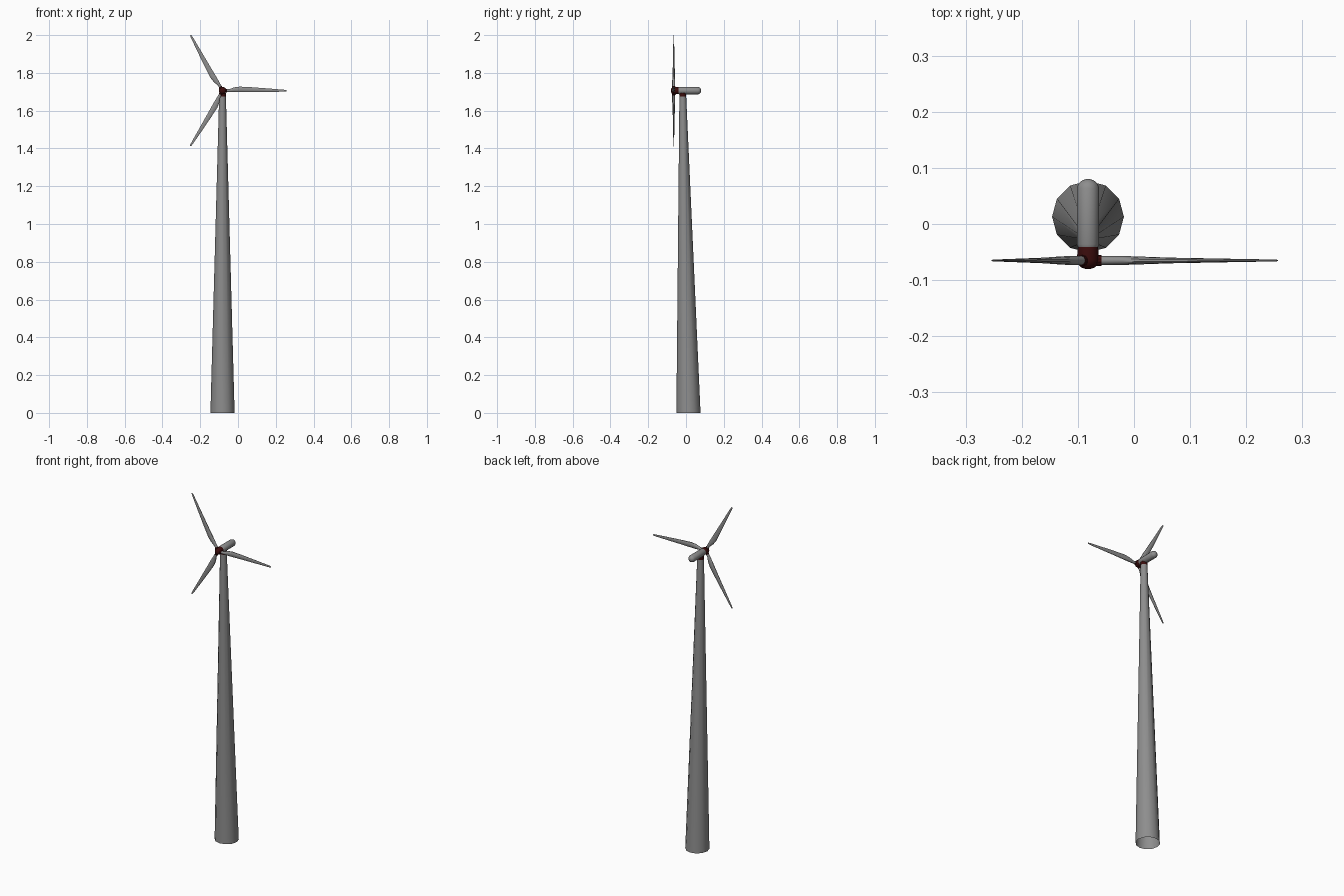
import bpy, bmesh
from math import cos, sin, pi, radians
from mathutils import Vector, Matrix

if "Cube" in bpy.data.objects:
    bpy.data.objects.remove(bpy.data.objects["Cube"])

CX, CZ = -0.082, 1.706
HUB = Vector((CX, -0.065, CZ))


def material(name, color):
    m = bpy.data.materials.new(name)
    m.diffuse_color = (*color, 1)
    m.use_nodes = True
    m.node_tree.nodes["Principled BSDF"].inputs["Base Color"].default_value = m.diffuse_color
    return m


red = material("dark_red", (0.045, 0.004, 0.004))
grey = material("mid_grey", (0.27, 0.27, 0.27))


def loft(name, rings, mat=grey, angle=35, open_start=False):
    """Skin a list of equal-length point rings and cap the ends."""
    bm = bmesh.new()
    vs = [[bm.verts.new(p) for p in ring] for ring in rings]
    n = len(vs[0])
    for a, b in zip(vs, vs[1:]):
        for i in range(n):
            j = (i + 1) % n
            bm.faces.new((a[i], a[j], b[j], b[i]))
    start = bm.faces.new(vs[0][::-1])
    bm.faces.new(vs[-1])
    bmesh.ops.recalc_face_normals(bm, faces=bm.faces)
    if open_start:
        bmesh.ops.delete(bm, geom=[start], context='FACES_ONLY')
    me = bpy.data.meshes.new(name)
    bm.to_mesh(me)
    bm.free()
    ob = bpy.data.objects.new(name, me)
    bpy.context.collection.objects.link(ob)
    me.materials.append(mat)
    bpy.ops.object.select_all(action='DESELECT')
    ob.select_set(True)
    bpy.context.view_layer.objects.active = ob
    bpy.ops.object.shade_smooth_by_angle(angle=radians(angle))
    return ob


def circle(center, u, v, ru, rv, n=12):
    return [center + u * ru * cos(2 * pi * i / n) + v * rv * sin(2 * pi * i / n)
            for i in range(n)]


X, Y, Z = Vector((1, 0, 0)), Vector((0, 1, 0)), Vector((0, 0, 1))


def upright(profile):
    return [circle(Vector((CX, y, z)), X, Y, r, r) for y, z, r in profile]


def lengthwise(profile):
    return [circle(Vector((CX, y, CZ)), X, Z, r, r) for y, r in profile]


# Tower: open below, tapered, leaning slightly forward, with a dark collar on top
loft("tower", upright([(0.013, 0, 0.064), (-0.017, 1.675, 0.018)]), open_start=True)
loft("tower_collar", upright([(-0.017, 1.672, 0.018), (-0.017, 1.693, 0.018)]), red)

# Nacelle with a rounded tail
loft("nacelle", lengthwise([(-0.041, 0.018), (-0.036, 0.020), (0.064, 0.020),
                            (0.072, 0.017), (0.078, 0.010), (0.080, 0.004)]))

# Hub and nose
loft("hub", lengthwise([(-0.080, 0.005), (-0.078, 0.011), (-0.073, 0.017),
                        (-0.065, 0.020), (-0.041, 0.018)]), red)

# Blade sections: distance from hub, lower edge, upper edge, half thickness
SECTIONS = [(0.012, -0.008, 0.008, 0.008), (0.036, -0.008, 0.008, 0.008),
            (0.062, -0.009, 0.018, 0.008), (0.092, -0.009, 0.022, 0.007),
            (0.150, -0.008, 0.019, 0.005), (0.230, -0.007, 0.013, 0.0035),
            (0.315, -0.006, 0.006, 0.002), (0.334, -0.005, 0.004, 0.0018),
            (0.339, -0.003, 0.002, 0.001)]

# Three blades, each with a dark root cuff
for k in range(3):
    rot = Matrix.Translation(HUB) @ Matrix.Rotation(-k * 2 * pi / 3, 4, 'Y')
    rings = [circle(Vector((d, 0, (lo + hi) / 2)), Y, Z, t, (hi - lo) / 2, 10)
             for d, lo, hi, t in SECTIONS]
    loft(f"blade_{k + 1}", [[rot @ p for p in r] for r in rings], angle=50)
    cuff = [circle(Vector((d, 0, 0)), Y, Z, 0.0095, 0.0095, 10) for d in (0.008, 0.024)]
    loft(f"blade_cuff_{k + 1}", [[rot @ p for p in r] for r in cuff], red)
